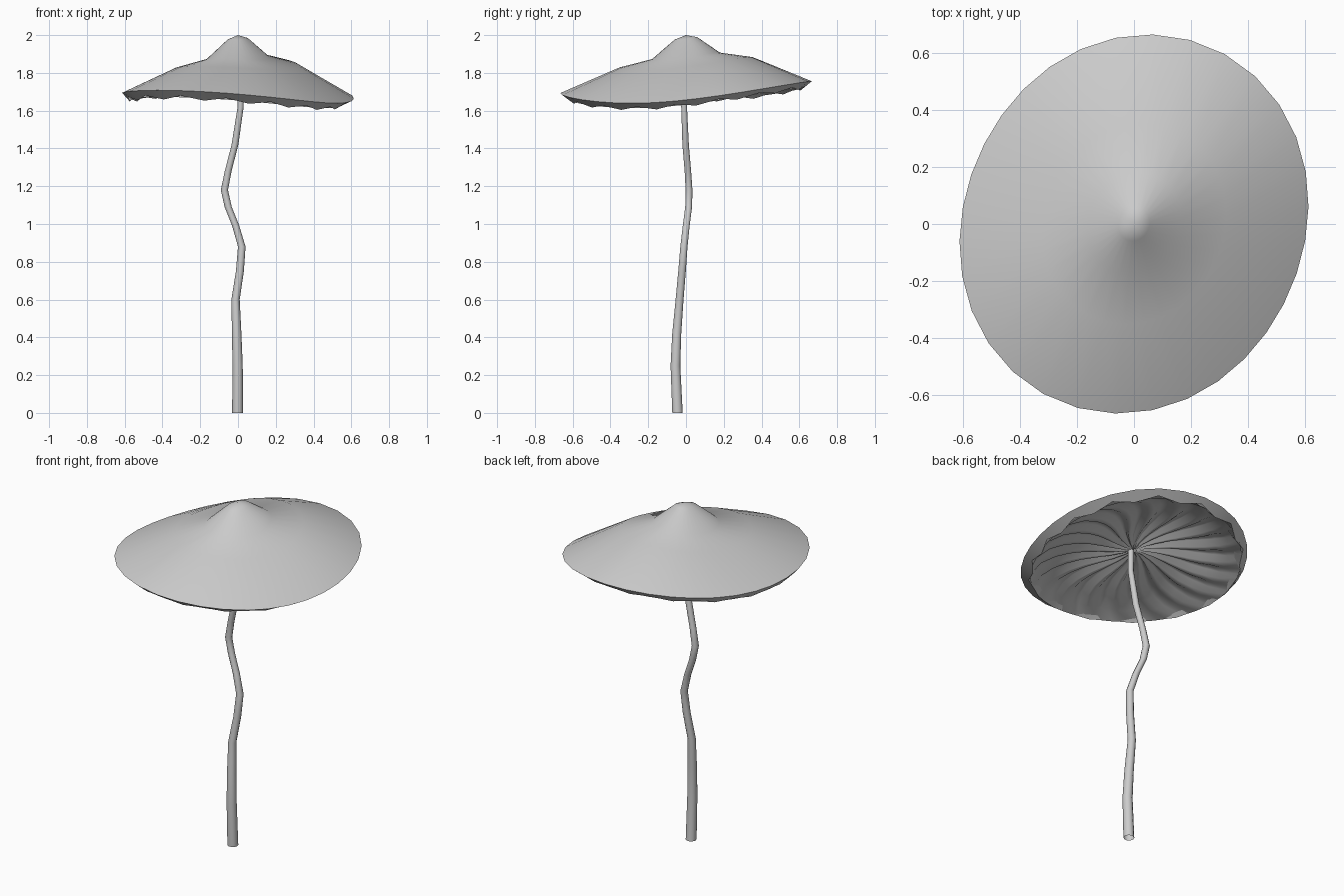
import bpy
import bmesh
from math import sin, cos, pi, radians

if "Cube" in bpy.data.objects:
    bpy.data.objects.remove(bpy.data.objects["Cube"])

SEGMENTS = 32
FOLDS = 20

pale_grey = bpy.data.materials.new("pale_grey")
pale_grey.use_nodes = True
COLOUR = (0.6, 0.6, 0.6, 1)
pale_grey.diffuse_color = COLOUR
pale_grey.node_tree.nodes["Principled BSDF"].inputs["Base Color"].default_value = COLOUR


def rim_radius(a):
    # Lopsided oval outline of the cap
    return 0.637 + 0.03 * sin(2 * a) - 0.027 * cos(2 * a)


def warp(t, a):
    # Tilt and saddle bend growing towards the rim, plus a lean of the middle
    r = rim_radius(a) * t
    tilt = 0.05 * r * sin(a) - 0.03 * r * cos(a)
    saddle = 0.03 * t * cos(2 * a + radians(40))
    lean = 0.04 * t * (1 - t) * (sin(a) + cos(a))
    return tilt - saddle + lean


def cap_point(t, z, a, twist=0):
    r = rim_radius(a) * t
    return (r * cos(a + twist), r * sin(a + twist), z + warp(t, a))


def hem_reach(a):
    return 0.932 + 0.02 * cos(a - radians(160))


def hem_point(i, a):
    # Jagged lower edge of the cap
    jag = 1 if i % 2 else -1
    return cap_point(hem_reach(a) + 0.017 * jag, 1.664 + 0.01 * jag, a)


def even_angles(count):
    return [2 * pi * (i + 0.5) / count for i in range(count)]


def cap_rings(profile):
    return [[cap_point(t, z, a) for a in angles] for t, z in profile]


def build(name, rings, tip=None, flip=False, angle=40):
    # Skin a list of point rings, with an optional closing tip
    bm = bmesh.new()
    loops = [[bm.verts.new(p) for p in ring] for ring in rings]
    n = len(rings[0])
    for a, b in zip(loops, loops[1:]):
        for i in range(n):
            j = (i + 1) % n
            bm.faces.new((a[i], b[i], b[j], a[j]))
    if tip:
        top = bm.verts.new(tip)
        for i in range(n):
            bm.faces.new((top, loops[0][i], loops[0][(i + 1) % n]))
    if flip:
        bmesh.ops.reverse_faces(bm, faces=bm.faces)
    mesh = bpy.data.meshes.new(name)
    bm.to_mesh(mesh)
    bm.free()
    mesh.materials.append(pale_grey)
    obj = bpy.data.objects.new(name, mesh)
    bpy.context.collection.objects.link(obj)
    bpy.ops.object.select_all(action="DESELECT")
    obj.select_set(True)
    bpy.context.view_layer.objects.active = obj
    bpy.ops.object.shade_smooth_by_angle(angle=radians(angle))


angles = even_angles(SEGMENTS)
hem = [hem_point(i, a) for i, a in enumerate(angles)]
rim = [cap_point(1, 1.698, a) for a in angles]

# Cap shell: pointed crown and sloping brim, turned under at the rim to the jagged hem
shell_profile = [(0.09, 1.98), (0.27, 1.883), (0.53, 1.842)]
build("cap_shell", cap_rings(shell_profile) + [rim, hem], tip=(0, 0, 2))

# Cap lining: inner layer just under the shell, drooping to the hem
lining_profile = [(0.07, 1.968), (0.13, 1.942), (0.19, 1.903), (0.27, 1.862), (0.38, 1.84),
                  (0.52, 1.817), (0.65, 1.786), (0.76, 1.753), (0.86, 1.712)]
build("cap_lining", cap_rings(lining_profile) + [hem], tip=(0, 0, 1.974), flip=True)

# Gills: shallow swirling folds under the cap, out to the hem
gill_profile = [(0.02, 1.747), (0.1, 1.75), (0.2, 1.751), (0.32, 1.75), (0.45, 1.745),
                (0.58, 1.734), (0.7, 1.72), (0.82, 1.698), (1, 1.666)]
gill_rings = []
for t, z in gill_profile:
    ring = []
    for a in even_angles(FOLDS * 4):
        fold = 0.018 * sin(pi * t) * sin(FOLDS * a)
        reach = t * (hem_reach(a) if t == 1 else 1)
        ring.append(cap_point(reach, z + fold, a, twist=0.25 * sin(pi * t)))
    gill_rings.append(ring)
build("gills", gill_rings, flip=True, angle=60)

# Stem: crooked tapering open tube, listed from top to bottom as x, y, z, radius
stem_path = [(0.012, -0.01, 1.77, 0.015), (0.014, -0.01, 1.62, 0.016),
             (-0.016, -0.002, 1.42, 0.018), (-0.052, 0.01, 1.28, 0.018),
             (-0.072, 0.016, 1.18, 0.019), (-0.052, 0.014, 1.09, 0.019),
             (-0.012, 0.001, 0.99, 0.019), (0.02, -0.011, 0.88, 0.02),
             (0.01, -0.021, 0.75, 0.021), (-0.013, -0.034, 0.6, 0.022),
             (-0.007, -0.049, 0.42, 0.025), (-0.002, -0.056, 0.25, 0.027),
             (-0.002, -0.045, 0, 0.029)]
stem_rings = [[(x + r * cos(pi * k / 5), y + r * sin(pi * k / 5), z) for k in range(10)]
              for x, y, z, r in stem_path]
build("stem", stem_rings)
